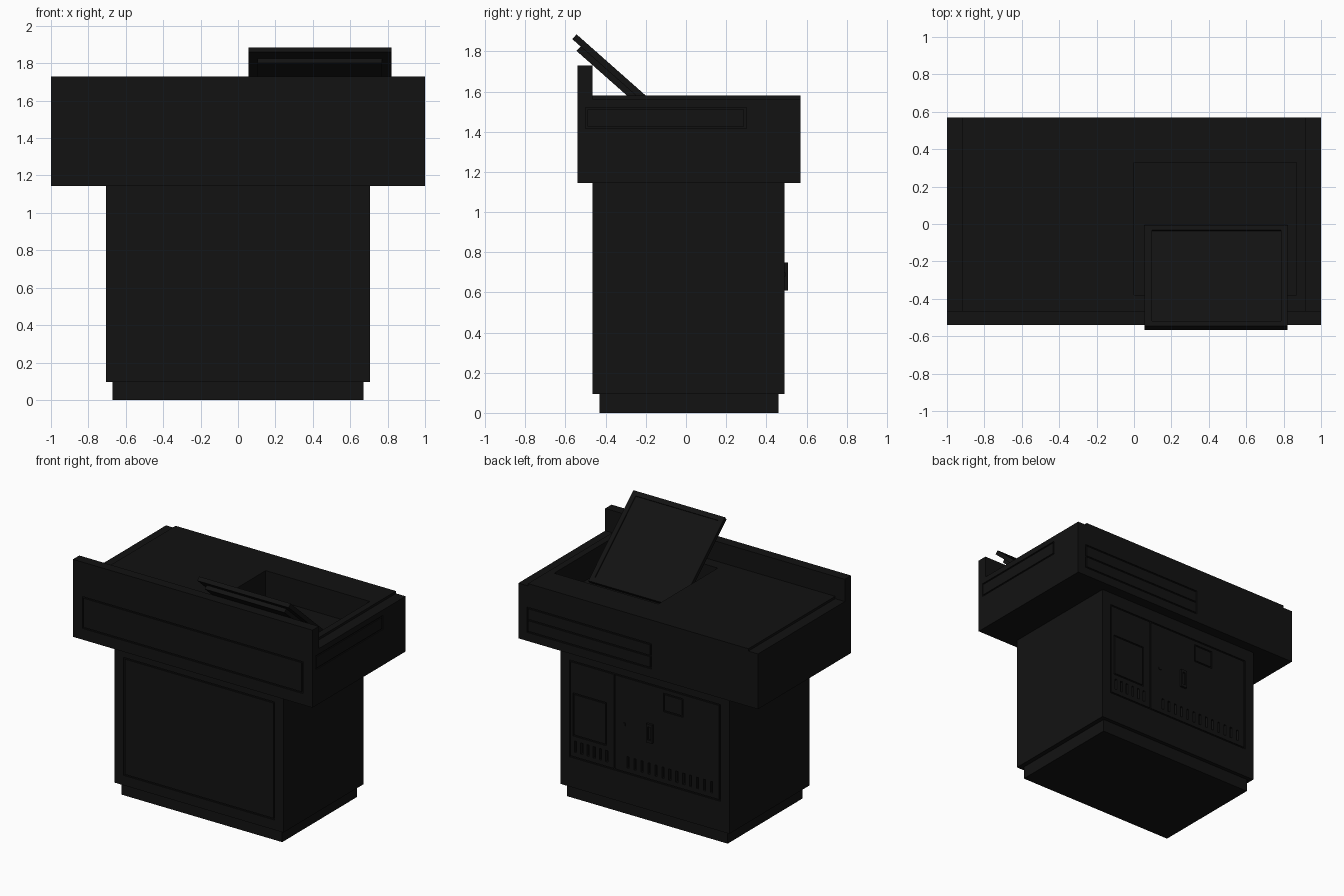
import bpy, bmesh, math
from mathutils import Matrix, Vector

if "Cube" in bpy.data.objects:
    bpy.data.objects.remove(bpy.data.objects["Cube"])

BLACK = bpy.data.materials.new("matte_black")
BLACK.diffuse_color = (0.006, 0.006, 0.006, 1)
BLACK.use_nodes = True
BLACK.node_tree.nodes["Principled BSDF"].inputs["Base Color"].default_value = BLACK.diffuse_color


def make(name, boxes, matrix=None):
    """One object from a list of (x0, x1, y0, y1, z0, z1) boxes."""
    bm = bmesh.new()
    for x0, x1, y0, y1, z0, z1 in boxes:
        m = Matrix.Translation(((x0 + x1) / 2, (y0 + y1) / 2, (z0 + z1) / 2))
        m = m @ Matrix.Diagonal((x1 - x0, y1 - y0, z1 - z0, 1))
        bmesh.ops.create_cube(bm, size=1, matrix=m)
    me = bpy.data.meshes.new(name)
    bm.to_mesh(me)
    bm.free()
    me.materials.append(BLACK)
    ob = bpy.data.objects.new(name, me)
    bpy.context.collection.objects.link(ob)
    if matrix:
        ob.matrix_world = matrix
    return ob


def cut(ob, boxes, matrix=None):
    """Subtract separate boxes from an object."""
    cutter = make("cutter", boxes, matrix)
    mod = ob.modifiers.new("cut", 'BOOLEAN')
    mod.operation, mod.solver, mod.object = 'DIFFERENCE', 'EXACT', cutter
    mod.use_self = True
    bpy.context.view_layer.objects.active = ob
    bpy.ops.object.modifier_apply(modifier=mod.name)
    bpy.data.objects.remove(cutter)


D, W = 0.008, 0.01   # groove depth and width


def frame_y(x0, x1, z0, z1, y):
    """Groove frame on a face at constant y."""
    a, b = y - D, y + D
    return [(x0, x1, a, b, z0, z0 + W), (x0, x1, a, b, z1 - W, z1),
            (x0, x0 + W, a, b, z0, z1), (x1 - W, x1, a, b, z0, z1)]


# Plinth and cabinet
make("plinth", [(-0.67, 0.67, -0.43, 0.46, 0, 0.095)])
cabinet = make("cabinet", [(-0.705, 0.705, -0.465, 0.49, 0.095, 1.145)])
cut(cabinet, frame_y(-0.63, 0.63, 0.17, 1.06, -0.465))

# Rear doors: outline, split line, access panels
B = 0.49
cut(cabinet, frame_y(-0.63, 0.63, 0.32, 1.05, B)
    + [(0.25, 0.26, B - D, B + D, 0.32, 1.05)])
cut(cabinet, frame_y(0.32, 0.60, 0.485, 0.81, B))
cut(cabinet, frame_y(-0.32, -0.155, 0.87, 1.01, B))

# Ventilation slots and keyhole
slots = [(0.31 + i * 0.052, 6) for i in range(6)] + [(-0.565 + i * 0.058, 13) for i in range(13)]
cut(cabinet, [(x, x + 0.018, B - 0.02, B + D, 0.365, 0.45) for x, _ in slots])
make("door_lock", [(0.16, 0.18, B - 0.005, B + 0.006, 0.68, 0.70)])
handle = make("door_handle", [(-0.07, -0.02, B - 0.005, 0.507, 0.61, 0.75)])
cut(handle, [(-0.057, -0.033, B + 0.004, 0.52, 0.63, 0.73)])

# Raised front panel
front = make("front_panel", [(-1, 1, -0.54, -0.465, 1.145, 1.73)])
cut(front, frame_y(-0.92, 0.92, 1.23, 1.47, -0.54))

# Desk top with a slightly raised middle slab
desk = make("desk_top", [(-1, 1, -0.465, 0.57, 1.145, 1.58)])
cut(desk, [(s * 0.96 - 0.04, s * 0.96 + 0.04, -0.5, 0.6, 1.562, 1.6) for s in (-1, 1)])
# Screen well
cut(desk, [(0.0, 0.87, -0.38, 0.33, 1.38, 1.7)])
# Rear drawer fronts
cut(desk, frame_y(-0.11, 0.93, 1.21, 1.40, 0.57)
    + [(-0.11, 0.93, 0.57 - D, 0.57 + D, 1.30, 1.31)])
# Side slide-out shelf outline, running over the front panel edge
a, b = 1 - D, 1 + D
side = [(a, b, -0.5, 0.3, 1.415, 1.425), (a, b, -0.5, 0.3, 1.51, 1.52),
        (a, b, -0.5, -0.49, 1.415, 1.52), (a, b, 0.29, 0.3, 1.415, 1.52)]
cut(desk, side)
cut(front, side)

# Tilted screen: bezel with sunken display, and housing behind it
tilt = Matrix.Translation((0, -0.545, 1.885)) @ Matrix.Rotation(math.radians(-41.5), 4, 'X')
bezel = make("screen_bezel", [(0.057, 0.82, 0, 0.72, -0.032, 0)], tilt)
cut(bezel, [(0.095, 0.785, 0.035, 0.685, -0.008, 0.02)], tilt)
make("screen_housing", [(0.105, 0.77, 0.055, 0.68, -0.062, -0.03)], tilt)
